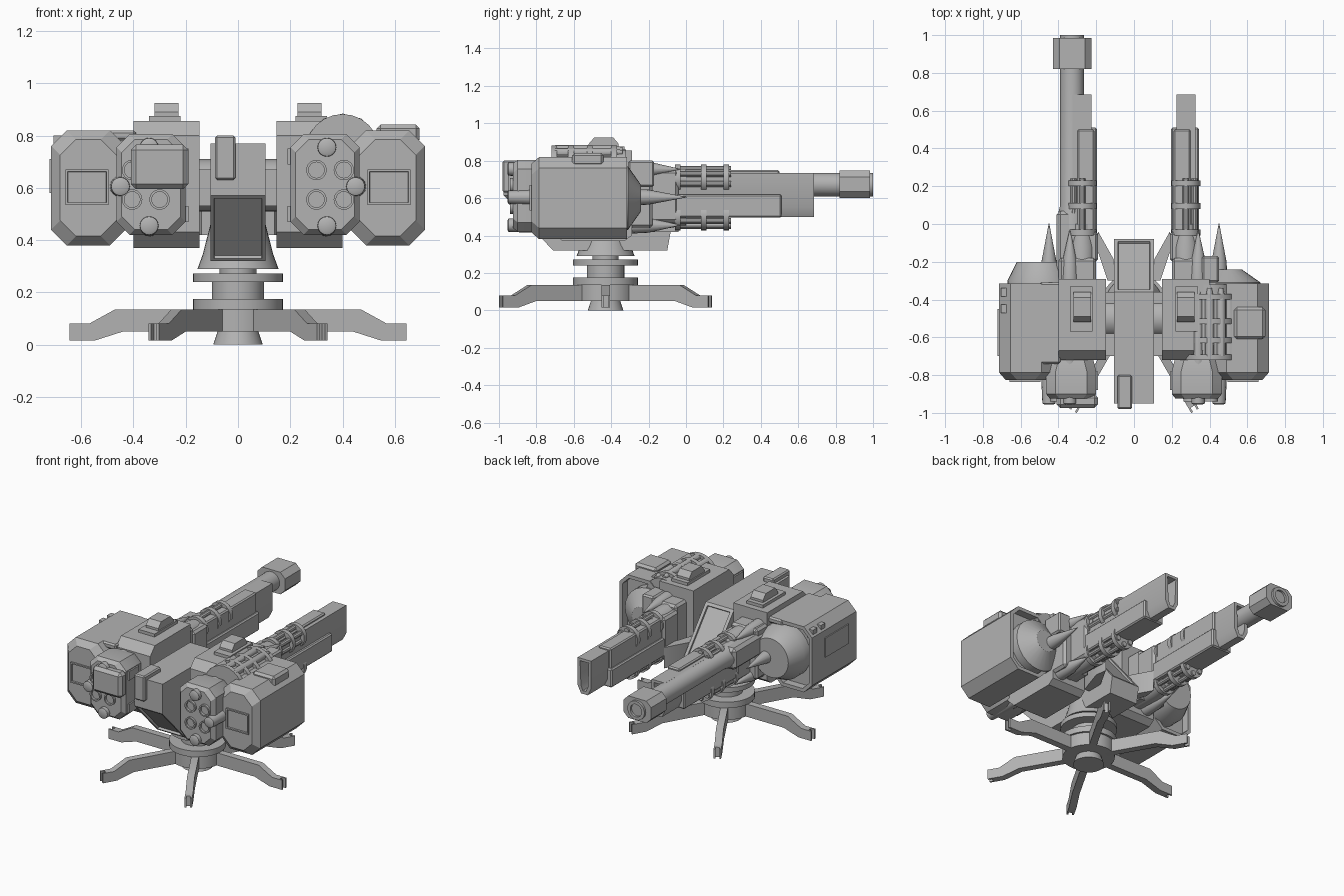
import bpy, bmesh, math
from mathutils import Vector, Matrix

old = bpy.data.objects.get("Cube")
if old:
    bpy.data.objects.remove(old)

metal = bpy.data.materials.new("plain_grey_metal")
metal.use_nodes = True
GREY = (0.45, 0.45, 0.45, 1)
metal.diffuse_color = GREY
metal.node_tree.nodes["Principled BSDF"].inputs["Base Color"].default_value = GREY


def finish(name, bm):
    bmesh.ops.recalc_face_normals(bm, faces=bm.faces)
    mesh = bpy.data.meshes.new(name)
    bm.to_mesh(mesh)
    bm.free()
    mesh.materials.append(metal)
    ob = bpy.data.objects.new(name, mesh)
    bpy.context.collection.objects.link(ob)
    return ob


def loft(name, rings, cap=True):
    """Skin matching rings of points."""
    bm = bmesh.new()
    vs = [[bm.verts.new(p) for p in r] for r in rings]
    n = len(rings[0])
    for a, b in zip(vs, vs[1:]):
        for i in range(n):
            j = (i + 1) % n
            bm.faces.new((a[i], a[j], b[j], b[i]))
    if cap:
        bm.faces.new(vs[0])
        bm.faces.new(vs[-1])
    return finish(name, bm)


def prism(name, pts, axis, a, b):
    """Extrude a 2D outline along an axis (x: y,z  y: x,z  z: x,y)."""
    k = "xyz".index(axis)

    def place(p, h):
        v = list(p)
        v.insert(k, h)
        return Vector(v)
    return loft(name, [[place(p, h) for p in pts] for h in (a, b)])


def octo(x0, x1, z0, z1, c):
    return [(x0 + c, z0), (x1 - c, z0), (x1, z0 + c), (x1, z1 - c),
            (x1 - c, z1), (x0 + c, z1), (x0, z1 - c), (x0, z0 + c)]


def octo_loft(name, x0, x1, z0, z1, c, steps):
    """Octagonal body along y; steps are (y, inset)."""
    return loft(name, [[Vector((x, y, z)) for x, z in
                        octo(x0 + i, x1 - i, z0 + i, z1 - i, c)] for y, i in steps])


def box(name, x, y, z, bevel=0):
    x = sorted(x)
    bm = bmesh.new()
    size = [b - a for a, b in (x, y, z)]
    mid = [(a + b) / 2 for a, b in (x, y, z)]
    bmesh.ops.create_cube(bm, size=1, matrix=Matrix.Translation(mid) @ Matrix.Diagonal((*size, 1)))
    if bevel:
        bmesh.ops.bevel(bm, geom=bm.edges[:], offset=bevel, segments=1, affect='EDGES')
    return finish(name, bm)


def lathe(name, profile, at, axis="y", n=24):
    """Revolve (radius, height) points about an axis through a point."""
    at = Vector(at)
    rings = []
    for r, h in profile:
        ring = []
        for i in range(n):
            a = 2 * math.pi * i / n
            u, v = r * math.cos(a), r * math.sin(a)
            ring.append(at + Vector({"x": (h, u, v), "y": (u, h, v), "z": (u, v, h)}[axis]))
        rings.append(ring)
    return loft(name, rings)


def recess(ob, direction, thick, depth):
    """Sink an inset panel into the faces pointing a given way."""
    bm = bmesh.new()
    bm.from_mesh(ob.data)
    bm.normal_update()
    faces = [f for f in bm.faces if f.normal.dot(Vector(direction)) > 0.98]
    bmesh.ops.inset_individual(bm, faces=faces, thickness=thick)
    bmesh.ops.inset_individual(bm, faces=faces, thickness=0.001, depth=-depth)
    bm.to_mesh(ob.data)
    bm.free()


# Pedestal and six legs
PIVOT = (0, -0.43, 0)
lathe("base_foot", [(0.095, 0), (0.075, 0.06)], PIVOT, "z", 32)
lathe("base_hub", [(0.16, 0.05), (0.16, 0.135), (0.173, 0.135), (0.173, 0.175)], PIVOT, "z", 32)
lathe("base_column", [(0.1, 0.17), (0.1, 0.245)], PIVOT, "z", 32)
lathe("turntable", [(0.173, 0.24), (0.173, 0.272)], PIVOT, "z", 32)
lathe("spindle", [(0.07, 0.26), (0.07, 0.3)], PIVOT, "z")
lathe("turret_neck", [(0.155, 0.29), (0.135, 0.345), (0.09, 0.52)], PIVOT, "z", 32)
LEG = [(0.08, 0.05), (0.44, 0.05), (0.55, 0.015), (0.62, 0.015),
       (0.62, 0.08), (0.57, 0.08), (0.47, 0.135), (0.08, 0.135)]
TOE = [(0.6, 0.015), (0.645, 0.015), (0.645, 0.08), (0.6, 0.08)]
for k in range(6):
    turn = Matrix.Translation(PIVOT) @ Matrix.Rotation(math.radians(60 * k), 4, "Z")
    prism("leg", LEG, "y", -0.023, 0.023).matrix_world = turn
    for s in (-1, 1):
        prism("leg_toe", TOE, "y", s * 0.012, s * 0.023).matrix_world = turn

# Central body
body = prism("central_body", [(-0.95, 0.57), (-0.95, 0.77), (-0.36, 0.77), (-0.08, 0.43),
                              (-0.1, 0.32), (-0.71, 0.32)], "x", -0.105, 0.105)
recess(body, Vector((0, -0.25, -0.24)).normalized(), 0.02, 0.015)
recess(body, Vector((0, 0.34, 0.28)).normalized(), 0.03, 0.012)
box("sight_block", (-0.088, -0.01), (-0.98, -0.8), (0.63, 0.8), 0.008)
lathe("cross_axle", [(0.1, -0.17), (0.1, 0.17)], (0, -0.5, 0.61), "x")
box("cross_beam", (-0.16, 0.16), (-0.7, -0.36), (0.53, 0.67))

for s in (-1, 1):
    def mx(pts):
        return [(s * p[0], p[1]) for p in pts]

    # Inner frame of each weapon pod
    prism("pod_frame", [(-0.72, 0.43), (-0.72, 0.8), (-0.67, 0.855), (-0.29, 0.855),
                        (-0.29, 0.4), (-0.33, 0.37), (-0.66, 0.37)], "x", s * 0.148, s * 0.4)
    prism("top_hatch", [(-0.52, 0.85), (-0.52, 0.89), (-0.49, 0.925), (-0.39, 0.925),
                        (-0.36, 0.89), (-0.36, 0.85)], "x", s * 0.228, s * 0.32)
    box("top_rail", (s * 0.22, s * 0.34), (-0.57, -0.33), (0.85, 0.875))
    prism("side_brace", mx([(0.1, -0.2), (0.19, -0.04), (0.2, -0.12), (0.14, -0.3), (0.1, -0.3)]),
          "z", 0.42, 0.56)

    # Outer armour
    lo, hi = sorted((s * 0.43, s * 0.715))
    armour = octo_loft("outer_armour", lo, hi, 0.38, 0.82, 0.06,
                       [(-0.825, 0.035), (-0.785, 0), (-0.315, 0)])
    recess(armour, (0, 1, 0), 0.025, 0.05)
    panel = box("armour_panel", (s * 0.495, s * 0.66), (-0.837, -0.81), (0.535, 0.67))
    recess(panel, (0, -1, 0), 0.012, 0.012)

    # Rocket launcher facing forward
    lo, hi = sorted((s * 0.2, s * 0.465))
    octo_loft("rocket_launcher", lo, hi, 0.42, 0.805, 0.05,
              [(-0.925, 0.02), (-0.9, 0), (-0.78, 0), (-0.7, 0.02)])
    for x in (0.3, 0.405):
        for z in (0.555, 0.668):
            lathe("rocket_tube", [(0.03, -0.85), (0.03, -0.94), (0.039, -0.94), (0.039, -0.85)],
                  (s * x, 0, z))
    for z in (0.5, 0.72):
        box("launcher_clamp", (s * 0.19, s * 0.23), (-0.88, -0.78), (z - 0.03, z + 0.03))

    # Long rounds ending in rear spikes
    for x, z, tip in ((0.34, 0.755, -0.03), (0.34, 0.455, -0.03), (0.45, 0.605, 0.005)):
        lathe("spiked_round", [(0.025, -0.955), (0.035, -0.95), (0.04, -0.84), (0.045, -0.3),
                               (0.04, -0.2), (0.001, tip)], (s * x, 0, z), n=16)

    # Receiver and box gun
    box("receiver", (s * 0.2, s * 0.4), (-0.31, -0.18), (0.44, 0.78), 0.015)
    box("receiver_step", (s * 0.19, s * 0.35), (-0.2, -0.04), (0.47, 0.75), 0.015)
    gun = prism("box_gun", mx([(0.225, 0.55), (0.25, 0.5), (0.3, 0.5), (0.325, 0.55),
                               (0.325, 0.735), (0.225, 0.735)]), "y", -0.3, 0.685)
    recess(gun, (0, 1, 0), 0.025, 0.1)
    box("gun_jacket", (s * 0.195, s * 0.345), (-0.1, 0.51), (0.495, 0.62), 0.008)
    box("gun_spine", (s * 0.21, s * 0.3), (-0.1, 0.5), (0.6, 0.75), 0.008)

    # Upper and lower rotary guns
    for z in (0.703, 0.505):
        at = (s * 0.275, 0, z)
        lathe("rotary_housing", [(0.07, -0.3), (0.07, -0.12), (0.055, -0.03), (0.055, 0)], at)
        lathe("rotary_core", [(0.025, -0.05), (0.025, 0.22)], at, n=12)
        for y in (-0.06, 0.08, 0.2):
            lathe("rotary_ring", [(0.077, y), (0.077, y + 0.03)], at)
        for k in range(6):
            a = math.radians(60 * k + 30)
            lathe("rotary_barrel", [(0.017, -0.06), (0.017, 0.24)],
                  (at[0] + 0.053 * math.cos(a), 0, z + 0.053 * math.sin(a)), n=10)

# Right-hand extras: ammunition drum with bands, roof box, spike base
DRUM = (0.4, 0, 0.74)
lathe("ammo_drum", [(0.12, -0.72), (0.12, -0.32)], DRUM)
for y in (-0.72, -0.63, -0.53, -0.4):
    lathe("drum_band", [(0.142, y), (0.142, y + 0.03)], DRUM)
for k in range(5):
    a = math.radians(30 + 30 * k)
    lathe("drum_round", [(0.024, -0.7), (0.024, -0.4), (0.012, -0.34)],
          (0.4 + 0.12 * math.cos(a), 0, 0.74 + 0.12 * math.sin(a)), n=12)
box("roof_box", (0.53, 0.695), (-0.61, -0.44), (0.77, 0.842), 0.015)
lathe("spike_base", [(0.17, -0.37), (0.17, -0.31), (0.07, -0.24)], (0.5, 0, 0.6))
box("ammo_feed", (0.36, 0.45), (-0.31, -0.17), (0.66, 0.8), 0.01)

# Left-hand extras: long cannon, rear cap, launcher cover
lathe("cannon_barrel", [(0.075, -0.3), (0.075, 0.05), (0.063, 0.1), (0.063, 1.0),
                        (0.042, 1.0), (0.042, 0.85)], (-0.328, 0, 0.672), n=32)
box("cannon_sleeve", (-0.41, -0.29), (-0.3, 0.07), (0.6, 0.745), 0.02)
brake = octo_loft("muzzle_brake", -0.43, -0.225, 0.6, 0.748, 0.035, [(0.82, 0), (0.985, 0)])
lathe("rear_cap", [(0.18, -0.37), (0.18, -0.3), (0.13, -0.2)], (-0.49, 0, 0.61), n=32)
box("roof_plate", (-0.5, -0.39), (-0.74, -0.31), (0.78, 0.82), 0.01)
box("launcher_cover", (-0.41, -0.19), (-0.975, -0.9), (0.595, 0.765), 0.02)
for y in (-0.47, -0.385):
    box("roof_vent", (-0.705, -0.66), (y, y + 0.045), (0.74, 0.8))
box("side_plate", (-0.722, -0.7), (-0.7, -0.45), (0.58, 0.71))

# Smooth the round parts, keep hard edges crisp
bpy.ops.object.select_all(action='DESELECT')
for ob in bpy.context.collection.objects:
    if ob.type == 'MESH' and ob.data.materials and ob.data.materials[0] == metal:
        ob.select_set(True)
        bpy.context.view_layer.objects.active = ob
bpy.ops.object.shade_smooth_by_angle(angle=math.radians(30))
